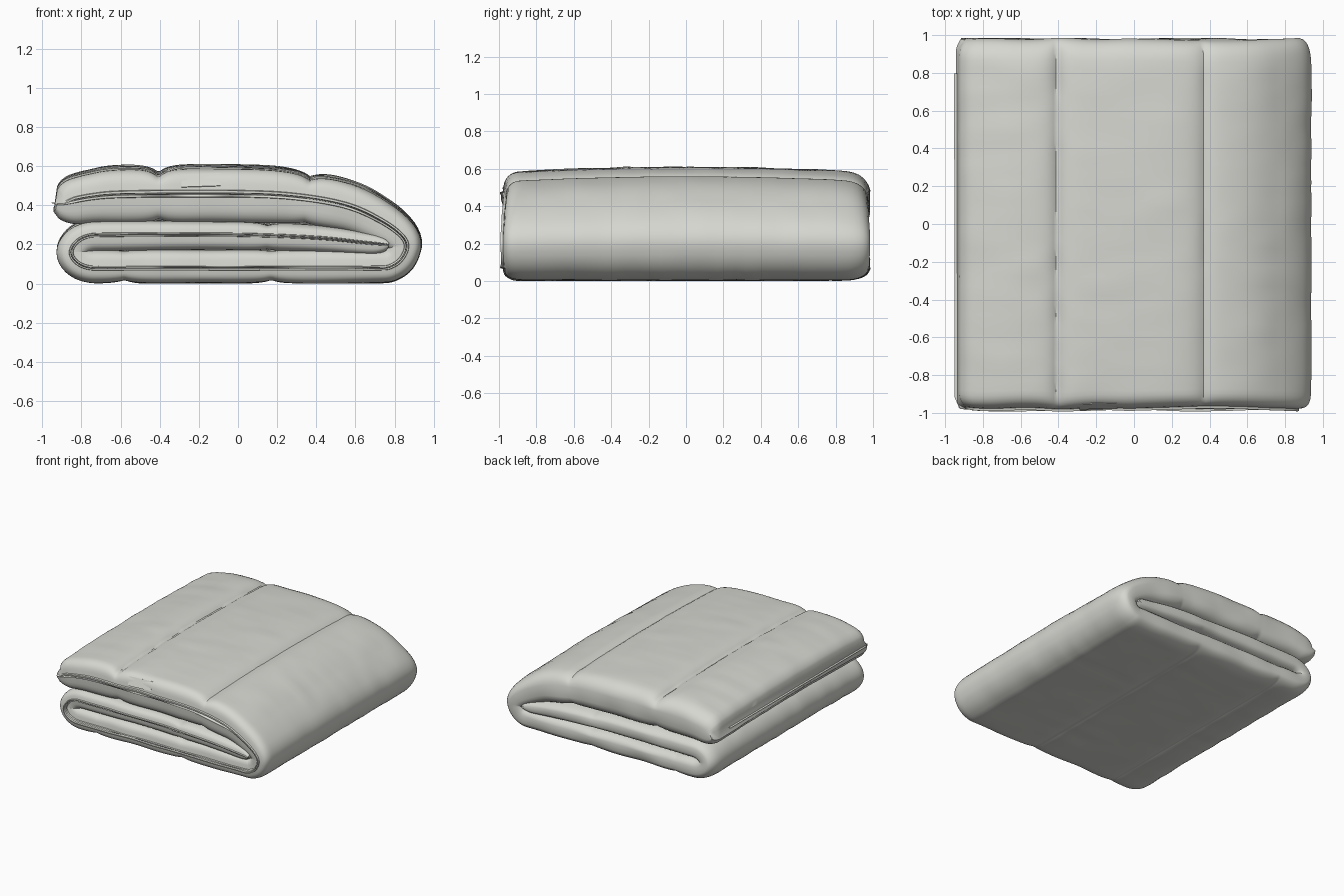
import bpy, bmesh, math
from mathutils import Vector, noise

cube = bpy.data.objects.get("Cube")
if cube:
    bpy.data.objects.remove(cube, do_unlink=True)


def material(name, color):
    mat = bpy.data.materials.new(name)
    mat.use_nodes = True
    mat.diffuse_color = color
    bsdf = mat.node_tree.nodes["Principled BSDF"]
    bsdf.inputs["Base Color"].default_value = color
    bsdf.inputs["Roughness"].default_value = 0.8
    return mat


fabric = material("pale grey fabric", (0.68, 0.68, 0.64, 1))

# Folding path of the doubled sheet: x, z, half thickness
PATH = [Vector(p) for p in (
    (-.92, .41, .11), (-.75, .445, .128), (-.55, .458, .142), (0, .46, .14),
    (.3, .445, .134), (.55, .40, .125), (.72, .325, .11), (.83, .245, .095),
    (.85, .18, .09), (.79, .105, .089), (.65, .09, .088), (0, .09, .088),
    (-.6, .09, .088), (-.78, .098, .085), (-.845, .165, .08),
    (-.78, .238, .08), (-.6, .25, .08), (0, .25, .075), (.4, .235, .07),
    (.65, .21, .06), (.77, .2, .05))]

# Quilting seams: x, z, depth
SEAMS = ((-.405, .457, .045), (.355, .44, .03), (.85, .18, .006),
         (.17, .09, .016), (-.58, .09, .016), (.15, .245, .015))
SPLIT = 0.1


def catmull(points, step):
    """Resample a smooth curve through the points."""
    pts = [2 * points[0] - points[1]] + points + [2 * points[-1] - points[-2]]
    out = []
    for a, b, c, d in zip(pts, pts[1:], pts[2:], pts[3:]):
        count = max(3, round((c - b).length / step))
        for i in range(count):
            t = i / count
            out.append(0.5 * (2 * b + (c - a) * t + (2 * a - 5 * b + 4 * c - d) * t * t
                              + (3 * b - a - 3 * c + d) * t ** 3))
    return out + [points[-1]]


def span(y0, y1, n, count):
    return [(y0 + (y1 - y0) * i / count, n) for i in range(count)]


def rounded(y, dy, n0, n1, steps=8):
    """Quarter round from a flat face at n0 to an edge at n1."""
    pts = []
    for i in range(steps):
        a = math.pi / 2 * i / steps
        pts.append((y + dy * math.sin(a) ** .8, n1 + (n0 - n1) * math.cos(a) ** .7))
    return pts


def hairpin_profile():
    """Cross-section of the sheet doubled over at the back."""
    top = span(.82, -.88, 1, 34) + rounded(-.88, -.09, 1, .2)
    hem = [(-.972, .24), (-.985, .22), (-.985, .13), (-.965, .11)]
    gap = [(-.92, .11), (.8, .11), (.8, .09), (-.92, .09)]
    low_hem = [(-.955, .09), (-.975, .07), (-.975, -.02), (-.962, -.04)]
    under = rounded(-.88, -.08, -1, -.1)[::-1] + span(-.87, .86, -1, 34)
    back = rounded(.86, .12, -1, -.05) + rounded(.82, .16, 1, -.05)[::-1]
    return top + hem + gap + low_hem + under + back[:-1]


def fold_sheet(name, profile):
    rings = catmull(PATH, .013)
    last = len(rings) - 1
    bm = bmesh.new()
    grid = []
    for i, p in enumerate(rings):
        tan = rings[min(i + 1, last)] - rings[max(i - 1, 0)]
        tan = Vector((tan.x, tan.y)).normalized()
        normal = Vector((-tan.y, tan.x))
        # puffy ends: the thickness closes towards each layer's hem
        end = min(i, last - i) / 7
        swell = 1 if end >= 1 else .35 + .65 * math.sqrt(1 - (1 - end) ** 2)
        pinch = sum(d * math.exp(-math.hypot(p.x - x, p.y - z) / .045)
                    for x, z, d in SEAMS)
        ring = []
        for y, n in profile:
            outer = n > SPLIT
            off = (SPLIT + (n - SPLIT) * swell) * p.z
            # seams pull the faces in, puckers run out from them
            face = max(0, abs(n) - .3) / .7
            sign = 1 if n > 0 else -1
            ripple = noise.noise(Vector((p.x * 3, y * 9, p.y * 9)))
            off -= sign * face * pinch * (1 + .35 * ripple) * (1 if outer else .5)
            off += sign * face * .005 * ripple
            slip = -.03 if (not outer and i < 7) else 0
            corner = max(0, abs(y) - .9) / .08 if i < 7 else 0
            pos = Vector((p.x, p.y)) + normal * off
            pos.x += slip * (1 - i / 7) + .035 * corner ** 2 * (1 - i / 7)
            wave = .012 * noise.noise(Vector((p.x * 4, p.y * 6, sign)))
            crown = 1.015 - .05 * y * y
            ring.append(bm.verts.new((pos.x, y * (1 + wave), max(0, pos.y * crown))))
        grid.append(ring)
    count = len(profile)
    for a, b in zip(grid, grid[1:]):
        for j in range(count):
            k = (j + 1) % count
            bm.faces.new((a[j], a[k], b[k], b[j]))
    caps = [bm.faces.new(grid[0]), bm.faces.new(grid[-1])]
    bmesh.ops.triangulate(bm, faces=caps, ngon_method='EAR_CLIP')
    bmesh.ops.recalc_face_normals(bm, faces=bm.faces)
    return finish(name, bm)


def finish(name, bm):
    mesh = bpy.data.meshes.new(name)
    bm.to_mesh(mesh)
    bm.free()
    obj = bpy.data.objects.new(name, mesh)
    bpy.context.collection.objects.link(obj)
    mesh.materials.append(fabric)
    bpy.ops.object.select_all(action='DESELECT')
    obj.select_set(True)
    bpy.context.view_layer.objects.active = obj
    bpy.ops.object.shade_smooth_by_angle(angle=math.radians(40))
    return obj


fold_sheet("folded_quilt", hairpin_profile())

# Small blank tag on the front edge
bm = bmesh.new()
bmesh.ops.create_cube(bm, size=1)
bmesh.ops.scale(bm, vec=(.2, .006, .07), verts=bm.verts)
tag = finish("edge_tag", bm)
tag.location = (-.19, -.962, .528)
tag.rotation_euler = (math.radians(-24), math.radians(-2), math.radians(2))
